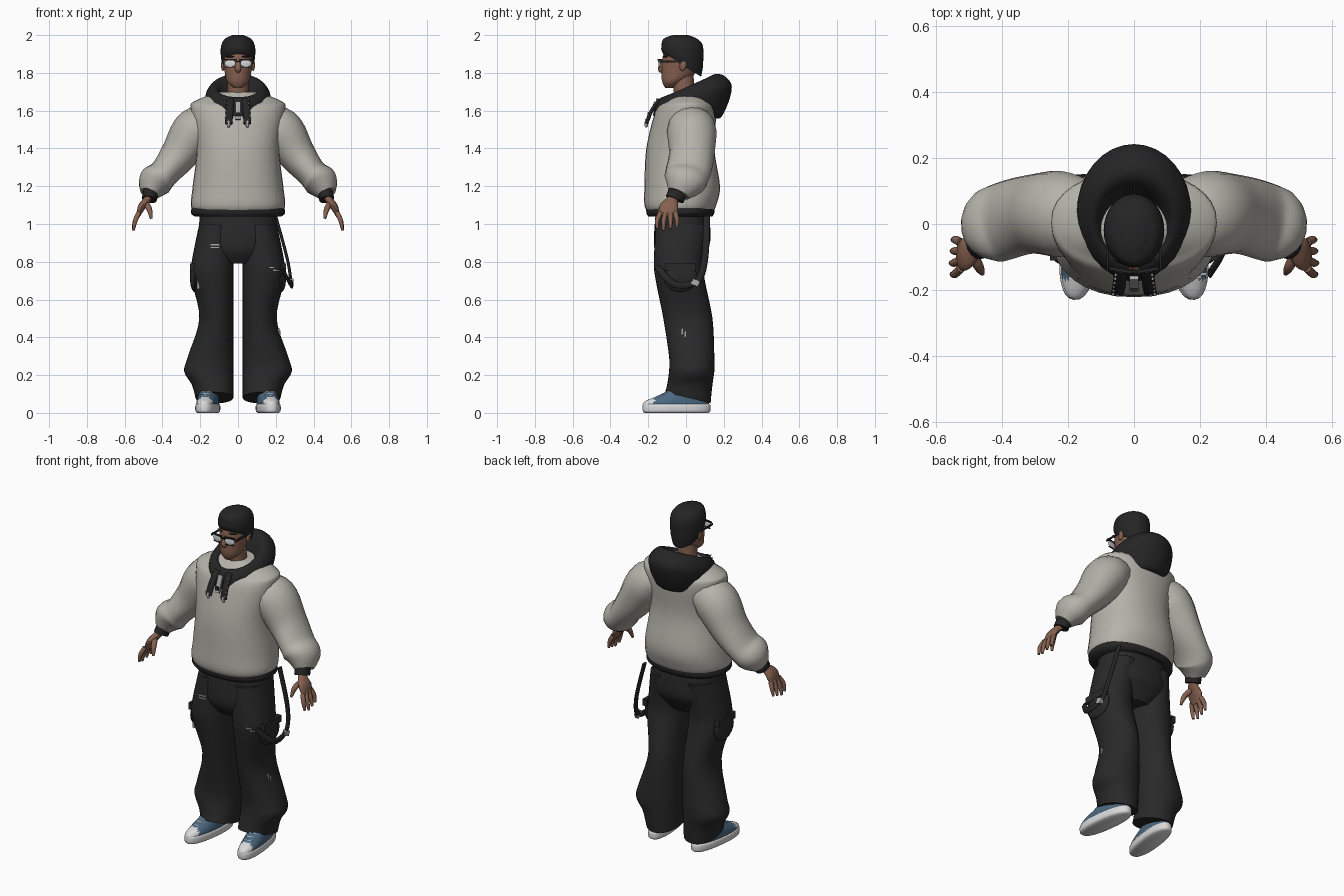
import bpy, bmesh
from math import sin, cos, pi, copysign, radians
from mathutils import Vector, Matrix
from mathutils.bvhtree import BVHTree

cube = bpy.data.objects.get("Cube")
if cube:
    bpy.data.objects.remove(cube)


def material(name, red, green, blue):
    mat = bpy.data.materials.new(name)
    mat.use_nodes = True
    color = (red, green, blue, 1)
    mat.diffuse_color = color
    shader = mat.node_tree.nodes["Principled BSDF"]
    shader.inputs["Base Color"].default_value = color
    return mat


CREAM = material("cream fleece", .46, .45, .4)
BLACK = material("black rib", .018, .018, .018)
CHARCOAL = material("charcoal denim", .022, .022, .022)
SKIN = material("brown skin", .24, .12, .08)
LIP = material("dark lip", .15, .06, .05)
BLUE = material("blue canvas", .07, .14, .22)
WHITE = material("white rubber", .7, .7, .7)
GREY = material("pale grey", .4, .4, .4)
LENS = material("pale lens", .65, .68, .7)


def finish(name, bm, materials, mirror=False):
    bmesh.ops.recalc_face_normals(bm, faces=bm.faces)
    mesh = bpy.data.meshes.new(name)
    bm.to_mesh(mesh)
    bm.free()
    for mat in materials:
        mesh.materials.append(mat)
    mesh.shade_smooth()
    mesh.set_sharp_from_angle(angle=radians(50))
    ob = bpy.data.objects.new(name, mesh)
    bpy.context.collection.objects.link(ob)
    if mirror:
        ob.modifiers.new("mirror", "MIRROR").use_mirror_merge = False
    return ob


def spline(keys, width, steps=5):
    # smooth in-between values for a few key sections
    keys = [Vector(tuple(key) + (0,) * (width - len(key))) for key in keys]
    result = []
    last = len(keys) - 1
    for i in range(last):
        before, start, end, after = keys[max(i - 1, 0)], keys[i], keys[i + 1], keys[min(i + 2, last)]
        for step in range(steps):
            t = step / steps
            leave, arrive = (end - before) / 2, (after - start) / 2
            bend = (end - start) * 3 - leave * 2 - arrive
            twist = (start - end) * 2 + leave + arrive
            result.append(start + leave * t + bend * t * t + twist * t ** 3)
    return result + [keys[last]]


def bridge(name, rings, materials, mirror):
    bm = bmesh.new()
    loops = [[bm.verts.new(point) for point in ring] for ring in rings]
    for low, high in zip(loops, loops[1:]):
        for i in range(len(low)):
            bm.faces.new((low[i - 1], low[i], high[i], high[i - 1]))
    bm.faces.new(loops[0])
    bm.faces.new(loops[-1])
    return finish(name, bm, materials, mirror)


def circle(count):
    return [(cos(2 * pi * i / count), sin(2 * pi * i / count)) for i in range(count)]


def squared(value, power):
    return copysign(abs(value) ** power, value)


def loft(name, keys, *materials, mirror=False, gap=None, power=1):
    # key: height, half width, half depth, y centre, rise toward the back
    # gap keeps the inner edge of a mirrored limb at a fixed distance
    rings = []
    for z, wide, deep, y, rise in spline(keys, 5):
        x = 0 if gap is None else wide + gap
        rings.append([(x + wide * squared(c, power), y + deep * squared(s, power), z + rise * s)
                      for c, s in circle(32)])
    return bridge(name, rings, materials, mirror)


def tube(name, keys, mat, mirror=True, ref=(0, 1, 0)):
    # key: x, y, z, radius along ref, radius across it
    path = spline(keys, 5)
    points = [Vector(key[:3]) for key in path]
    last = len(path) - 1
    rings = []
    for i, key in enumerate(path):
        along = (points[min(i + 1, last)] - points[max(i - 1, 0)]).normalized()
        side = Vector(ref)
        side = (side - along * side.dot(along)).normalized()
        across = along.cross(side)
        rings.append([points[i] + side * key[3] * c + across * key[4] * s for c, s in circle(16)])
    return bridge(name, rings, [mat], mirror)


def solid(name, location, size, mat, mirror=False, pitch=0, yaw=0, box=False):
    bm = bmesh.new()
    if box:
        bmesh.ops.create_cube(bm, size=2)
    else:
        bmesh.ops.create_uvsphere(bm, u_segments=16, v_segments=10, radius=1)
    turn = Matrix.Rotation(radians(yaw), 4, "Z") @ Matrix.Rotation(radians(pitch), 4, "X")
    shape = Matrix.Translation(location) @ turn @ Matrix.Diagonal((*size, 1))
    bmesh.ops.transform(bm, matrix=shape, verts=bm.verts)
    return finish(name, bm, [mat], mirror)


# Hoodie body, hem, sleeves and cuffs
loft("hoodie_body", [(1.06, .23, .17, -.03), (1.1, .25, .19, -.03), (1.2, .24, .2, -.02),
                     (1.4, .22, .18, -.03), (1.6, .25, .16), (1.65, .23, .12, .01),
                     (1.7, .1, .08, .02)], CREAM, power=.9)
loft("hoodie_hem", [(1.04, .23, .17, -.03), (1.06, .25, .18, -.03), (1.1, .24, .18, -.03)],
     BLACK, power=.9)
tube("sleeves", [(.12, .02, 1.54, .1, .08), (.22, .03, 1.5, .13, .12), (.31, .03, 1.37, .12, .1),
                 (.39, .01, 1.27, .12, .08), (.44, -.01, 1.22, .11, .09),
                 (.47, -.04, 1.16, .06, .05)], CREAM)
tube("sleeve_cuffs", [(.46, -.04, 1.18, .05, .04), (.47, -.06, 1.13, .05, .04)], BLACK)

# Hood lying on the shoulders
loft("hood", [(1.56, .1, .14, .02), (1.57, .15, .18, .01), (1.63, .17, .2, .03, .03),
              (1.69, .17, .2, .04, .05), (1.73, .14, .16, .03, .06), (1.72, .11, .12, .01, .06),
              (1.64, .07, .07, 0, .03)], BLACK)

# Drawstring panels with beads and tips, and the zip between them
top, bottom = Vector((.04, -.14, 1.66)), Vector((.05, -.21, 1.53))
middle = (top + bottom) / 2 - Vector((0, .01, 0))
tube("drawstrings", [(*point, .02, .01) for point in (top, middle, bottom)], BLACK, ref=(1, 0, 0))
for i in range(6):
    spot = top.lerp(bottom, i / 6) + Vector((.015, -.015, 0))
    solid(f"drawstring_bead_{i}", spot, (.004, .005, .005), GREY, True)
solid("drawstring_tips", bottom, (.01, .01, .02), GREY, True)
solid("zip_tape", (0, -.18, 1.6), (.014, .006, .05), GREY, pitch=-20, box=True)
solid("zip_pull", (0, -.2, 1.58), (.01, .005, .01), BLACK, box=True)

# Trousers
loft("trouser_seat", [(1.07, .2, .14, -.02), (.92, .21, .15, -.02), (.85, .19, .13, -.03),
                      (.79, .1, .09, -.03)], CHARCOAL, power=.9)
legs = loft("trouser_legs", [(1, .09, .14, -.02), (.8, .11, .13, -.04), (.7, .11, .13, -.03),
                             (.5, .09, .13, .01), (.3, .12, .12, .03), (.22, .13, .12, .03),
                             (.15, .11, .12, .02), (.08, .1, .12, .01, -.03)],
            CHARCOAL, mirror=True, gap=.025, power=.95)
solid("thigh_pockets", (.23, -.03, .72), (.025, .09, .08), CHARCOAL, True)
solid("pocket_flaps", (.24, -.03, .77), (.014, .08, .02), CHARCOAL, True, box=True)

# Strap hanging from the left hip
strap = [(.2, .11, 1.04), (.26, .1, .82), (.28, .06, .7), (.28, -.06, .68), (.23, -.15, .77)]
tube("hanging_strap", [(*point, .008, .018) for point in strap], BLACK, False, ref=(1, 0, 0))
solid("strap_buckle", (.285, .05, .69), (.01, .02, .015), GREY, pitch=-25, box=True)

# Frayed patches lying on the trouser cloth
cloth = BVHTree.FromPolygons([v.co for v in legs.data.vertices],
                             [p.vertices for p in legs.data.polygons])


def fray(name, side, start, toward, wide, high):
    hit, normal = cloth.ray_cast(Vector(start), Vector(toward))[:2]
    yaw = 0 if toward[1] else 90
    hit.x *= side
    solid(name, hit, (wide, .004, high), GREY, yaw=yaw, box=True)


for i in range(2):
    drop = .015 * i
    fray(f"right_thigh_fray_{i}", -1, (.12, -1, .89 - drop), (0, 1, 0), .025, .003)
    fray(f"left_thigh_fray_{i}", 1, (.18 + drop, -1, .77 - drop), (0, 1, 0), .025, .003)
    fray(f"left_calf_fray_{i}", 1, (1, -.02 + drop, .43 - drop), (-1, 0, 0), .004, .02)
fray("right_knee_fray", -1, (.21, -1, .68), (0, 1, 0), .007, .025)

# Sneakers turned slightly outward
sole = loft("shoe_soles", [(0, .05, .17), (.01, .06, .18), (.04, .06, .18), (.05, .05, .17)],
            WHITE, mirror=True, power=.85)
upper = loft("shoe_uppers", [(.03, .055, .18), (.06, .055, .17), (.1, .05, .12, .04),
                             (.15, .04, .07, .08)], BLUE, WHITE, mirror=True, power=.9)
for face in upper.data.polygons:
    face.material_index = int(face.center.y < -.12)
laces = [solid(f"shoe_laces_{i}", (0, -.1 + .025 * i, .085 + .012 * i), (.03, .005, .006),
               WHITE, True, yaw=6) for i in range(4)]
for part in [sole, upper, *laces]:
    part.data.transform(Matrix.Translation((.16, -.05, 0)) @ Matrix.Rotation(radians(7), 4, "Z"))

# Hands
tube("palms", [(.46, -.05, 1.17, .03, .02), (.48, -.07, 1.13, .03, .02),
               (.51, -.09, 1.09, .05, .02), (.53, -.1, 1.04, .04, .01)], SKIN)
for i, name in enumerate(["index", "middle", "ring", "little"]):
    knuckle = Vector((.525, -.134 + .026 * i, 1.06))
    reach = 1 - .1 * abs(i - 1)
    spread = .01 * (i - 2)
    bend = knuckle + Vector((.02, spread, -.045)) * reach
    tip = knuckle + Vector((.03, spread, -.095)) * reach
    tube(f"{name}_fingers", [(*knuckle, .013, .013), (*bend, .012, .012), (*tip, .007, .007)], SKIN)
tube("thumbs", [(.49, -.09, 1.11, .016, .016), (.47, -.13, 1.08, .015, .015),
                (.46, -.15, 1.03, .007, .007)], SKIN)

# Neck, head and face
loft("neck", [(1.6, .06, .06), (1.7, .055, .055, -.01), (1.8, .055, .06, -.02)], SKIN)
loft("head", [(1.72, .02, .02, -.09), (1.75, .055, .055, -.07), (1.8, .07, .09, -.04),
              (1.9, .08, .1, -.02), (1.98, .04, .05, -.02)], SKIN)
tube("nose", [(0, -.12, 1.87, .01, .01), (0, -.135, 1.82, .017, .014), (0, -.12, 1.81, .01, .01)],
     SKIN, False, ref=(1, 0, 0))
solid("lips", (0, -.118, 1.78), (.026, .01, .009), LIP)
solid("ears", (.08, -.015, 1.84), (.01, .018, .03), SKIN, True, pitch=-12)
solid("eyebrows", (.04, -.11, 1.886), (.025, .01, .005), BLACK, True, yaw=18)

# Short hair with a line that drops toward the nape
loft("hair", [(1.84, .08, .1, -.02, -.06), (1.88, .09, .11, -.02, -.04), (1.94, .09, .11, -.02),
              (1.98, .07, .09, -.03), (2, .03, .04, -.03)], BLACK)

# Glasses
solid("lenses", (.042, -.14, 1.85), (.03, .004, .02), LENS, True, yaw=10)
solid("glasses_brow_bar", (.042, -.14, 1.87), (.034, .005, .004), BLACK, True, yaw=10, box=True)
solid("glasses_lower_rim", (.042, -.14, 1.83), (.024, .004, .002), BLACK, True, yaw=10, box=True)
solid("glasses_bridge", (0, -.145, 1.86), (.014, .004, .003), BLACK, box=True)
solid("glasses_temples", (.08, -.08, 1.86), (.003, .06, .005), BLACK, True, box=True)
